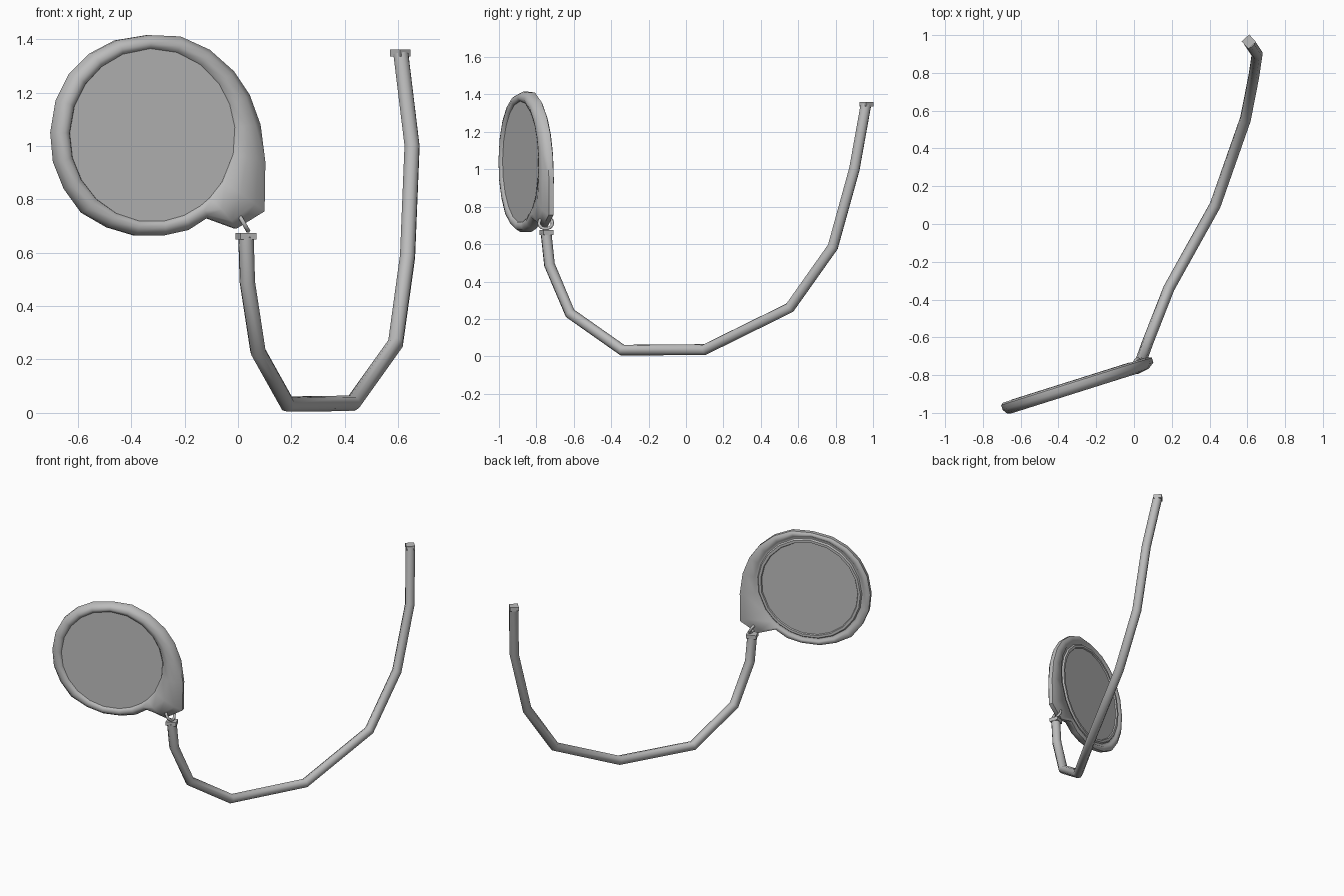
import bpy, bmesh, math
from mathutils import Vector, Matrix

cube = bpy.data.objects.get("Cube")
if cube:
    bpy.data.objects.remove(cube, do_unlink=True)

GREY = (0.5, 0.5, 0.5, 1)
mat = bpy.data.materials.new("plain grey")
mat.use_nodes = True
mat.diffuse_color = GREY
mat.node_tree.nodes["Principled BSDF"].inputs["Base Color"].default_value = GREY


def finish(obj, smooth=True, angle=40):
    obj.data.materials.clear()
    obj.data.materials.append(mat)
    bpy.ops.object.select_all(action='DESELECT')
    obj.select_set(True)
    bpy.context.view_layer.objects.active = obj
    if smooth:
        bpy.ops.object.shade_smooth_by_angle(angle=math.radians(angle))


def mesh_object(name, bm, **kw):
    bmesh.ops.recalc_face_normals(bm, faces=bm.faces)
    me = bpy.data.meshes.new(name)
    bm.to_mesh(me)
    bm.free()
    obj = bpy.data.objects.new(name, me)
    bpy.context.collection.objects.link(obj)
    finish(obj, **kw)
    return obj


# Eyepiece frame: u runs across the lens, back points to the rear
TURN = math.radians(17.5)
ORIGIN = Vector((-0.32, -0.885, 1.04))
U = Vector((math.cos(TURN), math.sin(TURN), 0))
BACK = Vector((-math.sin(TURN), math.cos(TURN), 0))


def place(u, w, d):
    return ORIGIN + U * u + Vector((0, 0, w)) + BACK * d


# Teardrop outline of the rim, in front-facing x, z
outline = [(-0.33, 1.415), (-0.21, 1.41), (-0.10, 1.36), (-0.01, 1.28),
           (0.05, 1.19), (0.09, 1.08), (0.108, 0.94), (0.105, 0.755),
           (0.0, 0.69), (-0.11, 0.73), (-0.18, 0.685), (-0.27, 0.665),
           (-0.38, 0.665), (-0.48, 0.695), (-0.575, 0.75), (-0.64, 0.84),
           (-0.68, 0.94), (-0.69, 1.05), (-0.67, 1.17), (-0.62, 1.27),
           (-0.545, 1.345), (-0.45, 1.395)]
outer = [Vector(((x - ORIGIN.x) / U.x, z - ORIGIN.z)) for x, z in outline]
R_FRONT = 0.322


def blend_loop(t, d):
    return [place(*(p.normalized() * R_FRONT).lerp(p, t), d) for p in outer]


def round_loop(r, d):
    return [place(*(p.normalized() * r), d) for p in outer]


# Rim: rounded front lip, outer wall, stepped rear
loops = [round_loop(R_FRONT, 0.012), blend_loop(0.08, -0.004),
         blend_loop(0.4, -0.013), blend_loop(0.75, -0.006),
         blend_loop(1, 0.018), blend_loop(1, 0.045), blend_loop(0.8, 0.054),
         round_loop(0.355, 0.054), round_loop(0.348, 0.046),
         round_loop(0.335, 0.046), round_loop(0.328, 0.056),
         round_loop(0.312, 0.056), round_loop(0.306, 0.044)]
bm = bmesh.new()
rings = [[bm.verts.new(c) for c in loop] for loop in loops]
for a, b in zip(rings, rings[1:] + rings[:1]):
    for i in range(len(a)):
        j = (i + 1) % len(a)
        bm.faces.new((a[i], a[j], b[j], b[i]))
mesh_object("eyepiece_rim", bm, angle=50)

# Lens: a flat disc held inside the rim
bm = bmesh.new()
discs = [[bm.verts.new(c) for c in round_loop(r, d)] for r, d in ((0.325, 0.002), (0.308, 0.048))]
for disc in discs:
    bm.faces.new(disc)
for i in range(len(outer)):
    j = (i + 1) % len(outer)
    bm.faces.new((discs[0][i], discs[0][j], discs[1][j], discs[1][i]))
mesh_object("lens", bm, smooth=False)

# Small link joining rim and strap
axis = Vector((0.87, 0, 0.5)).normalized()
bpy.ops.mesh.primitive_torus_add(major_segments=14, minor_segments=6,
                                 major_radius=0.036, minor_radius=0.009,
                                 location=(0.02, -0.75, 0.713))
link = bpy.context.object
link.name = "strap_link"
link.rotation_euler = axis.to_track_quat('Z', 'Y').to_euler()
finish(link, angle=70)

# Hanging strap swept along a bent path
path = [(0.03, -0.748, 0.66), (0.035, -0.73, 0.49), (0.075, -0.62, 0.23),
        (0.185, -0.34, 0.033), (0.43, 0.10, 0.036), (0.59, 0.555, 0.26),
        (0.635, 0.785, 0.585), (0.652, 0.90, 1.0), (0.61, 0.962, 1.345)]
curve = bpy.data.curves.new("strap", 'CURVE')
curve.dimensions = '3D'
curve.bevel_depth = 0.03
curve.bevel_resolution = 2
curve.use_fill_caps = True
spline = curve.splines.new('POLY')
spline.points.add(len(path) - 1)
for pt, co in zip(spline.points, path):
    pt.co = (*co, 1)
strap = bpy.data.objects.new("strap", curve)
bpy.context.collection.objects.link(strap)
bpy.ops.object.select_all(action='DESELECT')
strap.select_set(True)
bpy.context.view_layer.objects.active = strap
bpy.ops.object.convert(target='MESH')
finish(bpy.context.object, angle=50)

# Square end caps on the strap
for name, loc, size, yaw in (("front_strap_cap", (0.03, -0.746, 0.662), (0.064, 0.056, 0.025), 20),
                             ("rear_strap_cap", (0.608, 0.965, 1.348), (0.054, 0.054, 0.026), 42)):
    bm = bmesh.new()
    bmesh.ops.create_cube(bm, size=1, matrix=Matrix.Translation(loc)
                          @ Matrix.Rotation(math.radians(yaw), 4, 'Z')
                          @ Matrix.Diagonal((*size, 1)))
    mesh_object(name, bm, smooth=False)
